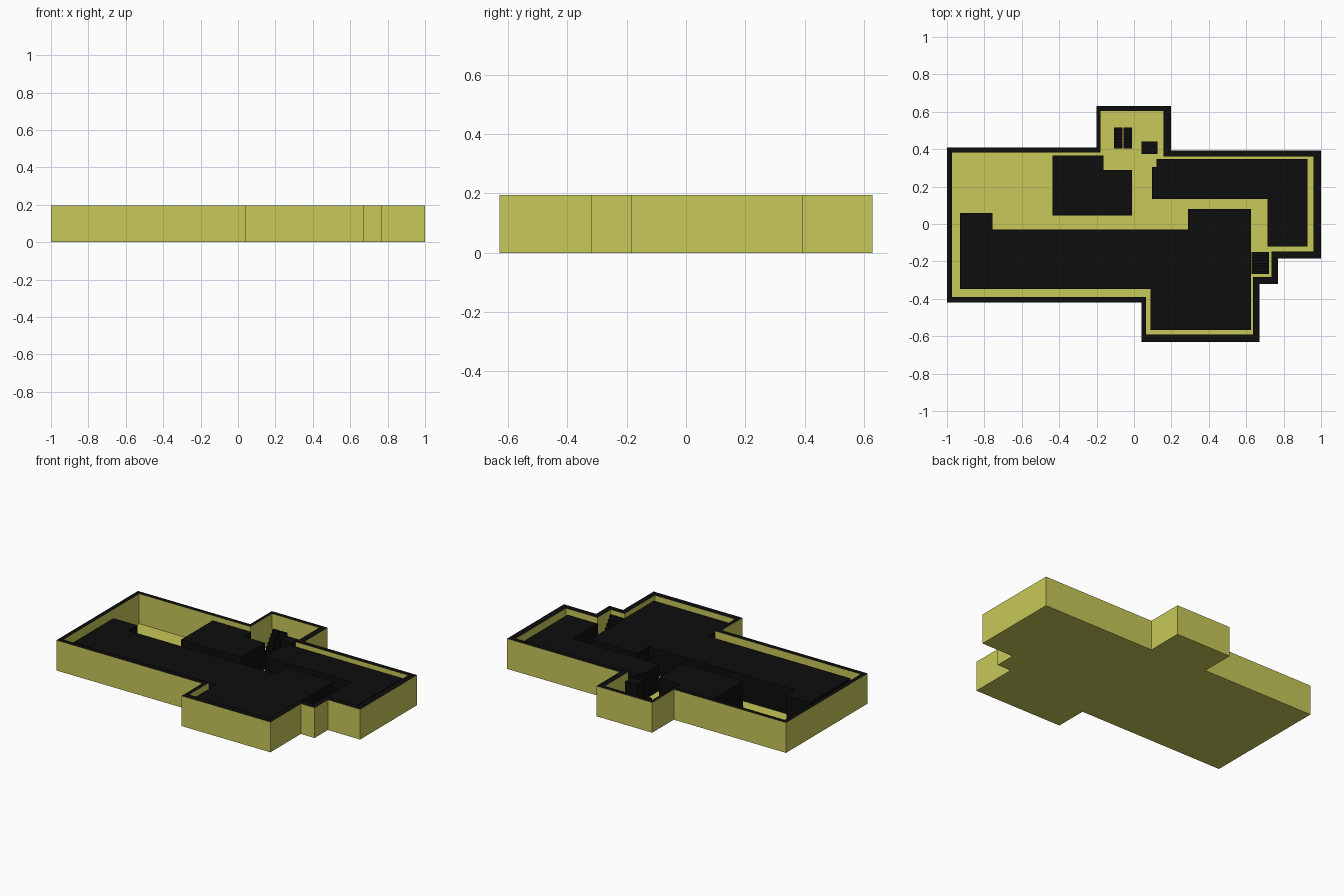
import bpy, bmesh

if "Cube" in bpy.data.objects:
    bpy.data.objects.remove(bpy.data.objects["Cube"])


def material(name, color):
    m = bpy.data.materials.new(name)
    m.diffuse_color = color
    m.use_nodes = True
    m.node_tree.nodes["Principled BSDF"].inputs["Base Color"].default_value = m.diffuse_color
    return m


YELLOW = material("yellow_plaster", (0.58, 0.58, 0.10, 1))
BLACK = material("black_surface", (0.004, 0.004, 0.004, 1))
WALL_H, BLOCK_H, FLOOR_Z = 0.195, 0.172, 0.002


def finish(name, bm, mats):
    bmesh.ops.recalc_face_normals(bm, faces=bm.faces)
    mesh = bpy.data.meshes.new(name)
    bm.to_mesh(mesh)
    bm.free()
    for m in mats:
        mesh.materials.append(m)
    ob = bpy.data.objects.new(name, mesh)
    bpy.context.collection.objects.link(ob)
    return ob


def ring(bm, pts, z):
    return [bm.verts.new((x, y, z)) for x, y in pts]


def bridge(bm, a, b, mat=0):
    n = len(a)
    for i in range(n):
        j = (i + 1) % n
        bm.faces.new((a[i], a[j], b[j], b[i])).material_index = mat


def prism(name, pts, z0, z1):
    bm = bmesh.new()
    low, high = ring(bm, pts, z0), ring(bm, pts, z1)
    bridge(bm, low, high)
    bm.faces.new(low)
    bm.faces.new(high)
    return finish(name, bm, [BLACK])


def rect(x0, x1, y0, y1):
    return [(x0, y0), (x1, y0), (x1, y1), (x0, y1)]


def stairs(name, x0, x1, y0, y1, top, steps):
    # side profile of the steps in the y-z plane, extruded along x
    prof = [(y1, FLOOR_Z), (y0, FLOOR_Z)]
    dy, dz = (y1 - y0) / steps, (top - FLOOR_Z) / steps
    for i in range(steps):
        z = FLOOR_Z + dz * (i + 1)
        prof += [(y0 + dy * i, z), (y0 + dy * (i + 1), z)]
    bm = bmesh.new()
    a = [bm.verts.new((x0, y, z)) for y, z in prof]
    b = [bm.verts.new((x1, y, z)) for y, z in prof]
    bridge(bm, a, b)
    bm.faces.new(a)
    bm.faces.new(b)
    return finish(name, bm, [BLACK])


# Outer shell: walls with a black rim and a thin floor
outer = [(-1, .41), (-.2, .41), (-.2, .63), (.197, .63), (.197, .393), (1, .393),
         (1, -.185), (.77, -.185), (.77, -.32), (.672, -.32), (.672, -.63),
         (.04, -.63), (.04, -.42), (-1, -.42)]
inner = [(-.973, .383), (-.18, .383), (-.18, .603), (.157, .603), (.157, .362), (.96, .362),
         (.96, -.148), (.735, -.148), (.735, -.283), (.637, -.283), (.637, -.592),
         (.065, -.592), (.065, -.39), (-.973, -.39)]
bm = bmesh.new()
o0, o1 = ring(bm, outer, 0), ring(bm, outer, WALL_H)
i0, i1 = ring(bm, inner, FLOOR_Z), ring(bm, inner, WALL_H)
bridge(bm, o0, o1)
bridge(bm, o1, i1, 1)
bridge(bm, i1, i0)
bm.faces.new(o0)
bm.faces.new(i0)
finish("outer_walls_and_floor", bm, [YELLOW, BLACK])

# Large solid room blocks
prism("front_block", [(-.93, .06), (-.757, .06), (-.757, -.03), (.288, -.03), (.288, .08),
                      (.625, .08), (.625, -.567), (.087, -.567), (.087, -.348), (-.93, -.348)],
      FLOOR_Z, BLOCK_H)
prism("middle_block", [(-.437, .365), (-.162, .365), (-.162, .29), (-.01, .29),
                       (-.01, .045), (-.437, .045)], FLOOR_Z, BLOCK_H)
prism("right_block", [(.12, .347), (.928, .347), (.928, -.12), (.713, -.12),
                      (.713, .135), (.097, .135), (.097, .305), (.12, .305)], FLOOR_Z, BLOCK_H)
prism("entry_block", rect(.04, .125, .375, .44), FLOOR_Z, BLOCK_H)

# Twin stair flights at the back and one flight in the right notch
for side, x in (("left", -.107), ("right", -.056)):
    stairs("back_stairs_" + side, x, x + .046, .405, .517, .15, 7)
stairs("notch_stairs", .627, .722, -.15, -.268, BLOCK_H, 8)
